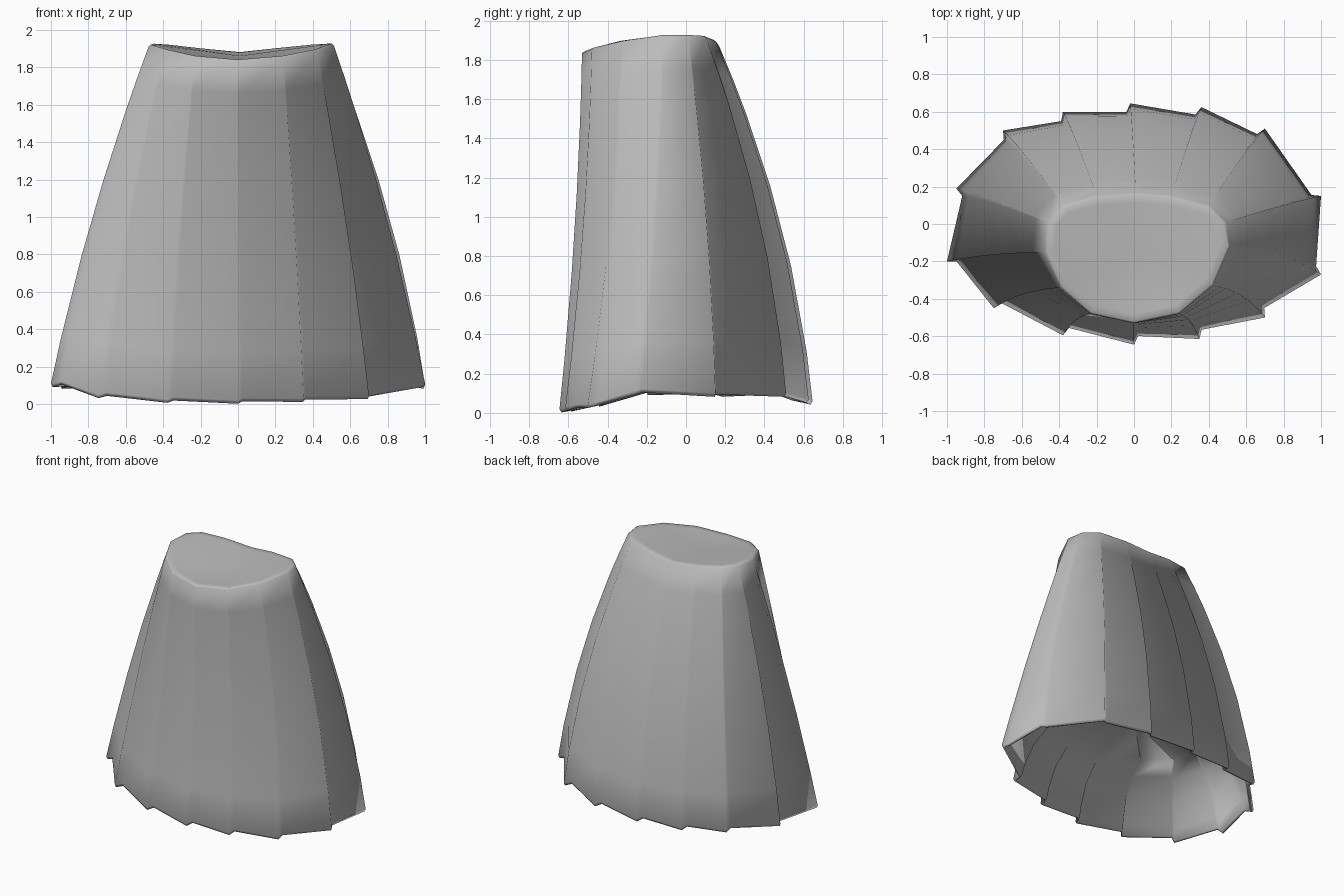
import bpy, bmesh
from mathutils import Vector

cube = bpy.data.objects.get("Cube")
if cube:
    bpy.data.objects.remove(cube, do_unlink=True)

# Waist and hem outlines, one point per pleat, clockwise from the back centre
WAIST = [(.01, .165, 1.88), (.20, .15, 1.90), (.40, .10, 1.92), (.49, .01, 1.925), (.51, -.12, 1.925),
         (.42, -.33, 1.895), (.24, -.48, 1.86), (0, -.53, 1.84), (-.23, -.48, 1.86), (-.39, -.34, 1.895),
         (-.475, -.15, 1.92), (-.46, .01, 1.925), (-.38, .10, 1.92), (-.20, .15, 1.90)]
HEM = [(-.02, .645, .06), (.36, .625, .07), (.70, .51, .10), (1.0, .15, .10), (1.0, -.27, .11),
       (.70, -.50, .045), (.35, -.615, .03), (0, -.645, .02), (-.38, -.595, .025), (-.75, -.45, .05),
       (-1.0, -.20, .11), (-.95, .19, .10), (-.70, .50, .10), (-.38, .60, .07)]
N = len(HEM)


def ring(bm, t, inset=0.0, drop=0.0):
    """Saw-tooth ring at height fraction t: each pleat has a tucked and a raised edge."""
    verts = []
    for top, hem in zip(WAIST, HEM):
        curve = 4 * t * (1 - t)
        back = hem[1] > 0
        fx = t + (.12 if back else .07) * curve
        fy = t + (.16 if back else -.17) * curve
        p = Vector((top[0] + (hem[0] - top[0]) * fx,
                    top[1] + (hem[1] - top[1]) * fy,
                    top[2] + (hem[2] - top[2]) * t - drop))
        out = Vector((hem[0], hem[1] / .41, 0)).normalized()
        side = Vector((-out.y, out.x, 0))
        p -= out * inset
        tuck = p + (side * .022 - out * .046 + Vector((0, 0, .012))) * t
        verts += [bm.verts.new(tuck), bm.verts.new(p)]
    return verts


def bridge(bm, a, b):
    for i in range(2 * N):
        j = (i + 1) % (2 * N)
        bm.faces.new((a[i], a[j], b[j], b[i]))


def cap(bm, loop, centre):
    c = bm.verts.new(centre)
    for i in range(2 * N):
        bm.faces.new((loop[i], loop[(i + 1) % (2 * N)], c))


# Rounded waist edge, outer cloth, rolled hem, then the domed underside
bm = bmesh.new()
rings = [ring(bm, 0, .05, .002), ring(bm, 0, .01, -.002)]
rings += [ring(bm, t) for t in (.004, .1, .2, .4, .62, .86, 1)]
rings.append(ring(bm, 1, .010, .018))
rings.append(ring(bm, 1, .026, .012))
rings += [ring(bm, t, inset) for t, inset in ((.96, .035), (.87, .08), (.80, .17), (.76, .30))]
for a, b in zip(rings, rings[1:]):
    bridge(bm, a, b)

# Waist top with a shallow valley, and the middle of the underside
cap(bm, rings[0], (.01, -.18, 1.862))
cap(bm, rings[-1], (0, 0, .56))
for f in bm.faces:
    f.smooth = True
bmesh.ops.remove_doubles(bm, verts=bm.verts[:], dist=.0005)
bmesh.ops.recalc_face_normals(bm, faces=bm.faces[:])

mesh = bpy.data.meshes.new("pleated_skirt")
bm.to_mesh(mesh)
bm.free()
skirt = bpy.data.objects.new("pleated_skirt", mesh)
bpy.context.collection.objects.link(skirt)

# Cloth colour
mat = bpy.data.materials.new("light_grey_cloth")
mat.use_nodes = True
grey = (.50, .50, .50, 1)
mat.diffuse_color = grey
mat.node_tree.nodes["Principled BSDF"].inputs["Base Color"].default_value = grey
mesh.materials.append(mat)
